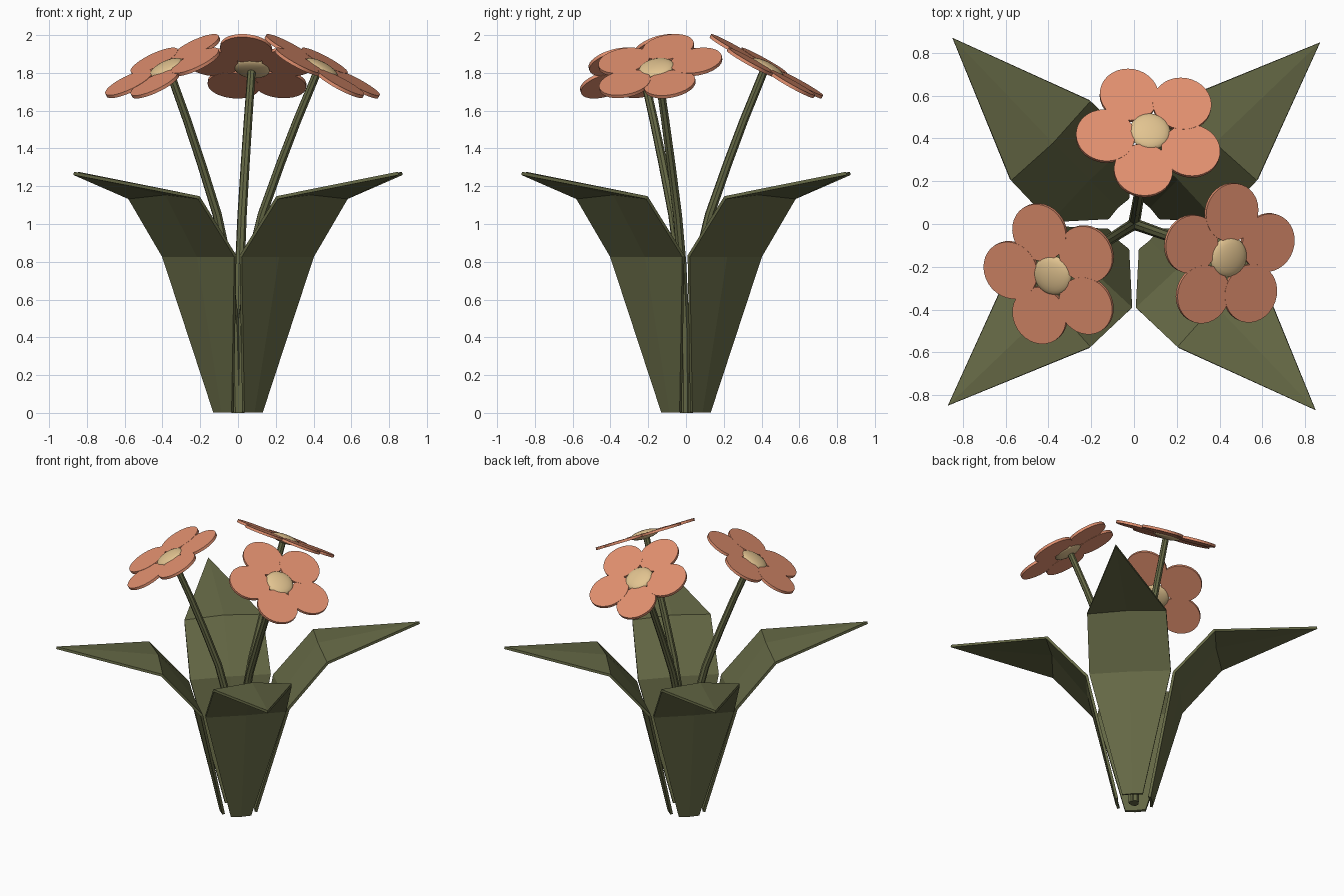
import bpy, bmesh
from math import pi, cos, sin, atan2, hypot, radians
from mathutils import Vector, Matrix

if "Cube" in bpy.data.objects:
    bpy.data.objects.remove(bpy.data.objects["Cube"])


def material(name, color):
    m = bpy.data.materials.new(name)
    m.diffuse_color = (*color, 1)
    m.use_nodes = True
    m.node_tree.nodes["Principled BSDF"].inputs["Base Color"].default_value = m.diffuse_color
    return m


green = material("leaf_green", (0.13, 0.14, 0.06))
coral = material("petal_coral", (0.76, 0.28, 0.16))
tan = material("center_tan", (0.76, 0.55, 0.28))


def finish(name, bm, mat, smooth=False):
    me = bpy.data.meshes.new(name)
    bmesh.ops.recalc_face_normals(bm, faces=bm.faces)
    bm.to_mesh(me)
    bm.free()
    me.materials.append(mat)
    ob = bpy.data.objects.new(name, me)
    bpy.context.collection.objects.link(ob)
    if smooth:
        bpy.ops.object.select_all(action='DESELECT')
        ob.select_set(True)
        bpy.context.view_layer.objects.active = ob
        bpy.ops.object.shade_smooth_by_angle(angle=radians(35))
    return ob


# Folded pointed leaf: rows of (edge radius, half width, edge z, rib radius, rib z)
LEAF = [(0.108, 0.068, 0.004, 0.115, 0.004),
        (0.29, 0.27, 0.83, 0.30, 0.83),
        (0.555, 0.262, 1.14, 0.54, 1.162)]


def leaf(i):
    bm = bmesh.new()
    rows = [[bm.verts.new(p) for p in ((r, -w, z), (rr, 0, rz), (r, w, z))]
            for r, w, z, rr, rz in LEAF]
    tip = bm.verts.new((1.215, -0.015, 1.268))
    for a, b in zip(rows, rows[1:]):
        for k in (0, 1):
            bm.faces.new((a[k], a[k + 1], b[k + 1], b[k]))
    for k in (0, 1):
        bm.faces.new((rows[-1][k], rows[-1][k + 1], tip))
    bm.transform(Matrix.Rotation(pi / 4 + i * pi / 2, 4, 'Z'))
    ob = finish(f"leaf_{i + 1}", bm, green)
    mod = ob.modifiers.new("thickness", 'SOLIDIFY')
    mod.thickness, mod.offset = 0.018, 0


for i in range(4):
    leaf(i)


# Bent stem: (height, fraction of the way out to the flower)
STEM = [(0.0, 0.02), (0.45, 0.05), (0.8, 0.15), (1.05, 0.29),
        (1.32, 0.51), (1.55, 0.71), (1.81, 0.955)]


def stem(n, x, y):
    bm = bmesh.new()
    out = Vector((x, y, 0))
    side = out.normalized().cross(Vector((0, 0, 1)))
    pts = [out * f + Vector((0, 0, z)) for z, f in STEM]
    rings = []
    for j, p in enumerate(pts):
        t = (pts[min(j + 1, len(pts) - 1)] - pts[max(j - 1, 0)]).normalized()
        if j == 0:
            t = Vector((0, 0, 1))
        up = side.cross(t)
        r = 0.028 - 0.006 * j / (len(pts) - 1)
        rings.append([bm.verts.new(p + r * (cos(a) * side + sin(a) * up))
                      for a in (k * pi / 4 for k in range(8))])
    for a, b in zip(rings, rings[1:]):
        for k in range(8):
            bm.faces.new((a[k], a[(k + 1) % 8], b[(k + 1) % 8], b[k]))
    bm.faces.new(rings[0])
    bm.faces.new(rings[-1])
    finish(f"stem_{n}", bm, green, True)


# Five disc petals and a flattened dome, tilted 30 degrees outward
def flower(n, x, y):
    place = (Matrix.Translation((x, y, 1.825))
             @ Matrix.Rotation(atan2(y, x), 4, 'Z')
             @ Matrix.Rotation(radians(29.5), 4, 'Y'))
    bm = bmesh.new()
    for k in range(5):
        a = pi + k * 2 * pi / 5
        m = Matrix.Translation((0.213 * cos(a), 0.213 * sin(a), 0.001 * (k % 3)))
        bmesh.ops.create_cone(bm, cap_ends=True, segments=32, radius1=0.138,
                              radius2=0.138, depth=0.018, matrix=place @ m)
    finish(f"petals_{n}", bm, coral, True)
    bm = bmesh.new()
    bmesh.ops.create_uvsphere(bm, u_segments=24, v_segments=12, radius=1,
                              matrix=place @ Matrix.Diagonal((0.096, 0.096, 0.03, 1)))
    finish(f"flower_center_{n}", bm, tan, True)


for n, (x, y) in enumerate([(0.075, 0.432), (0.442, -0.155), (-0.38, -0.24)], 1):
    stem(n, x, y)
    flower(n, x, y)
